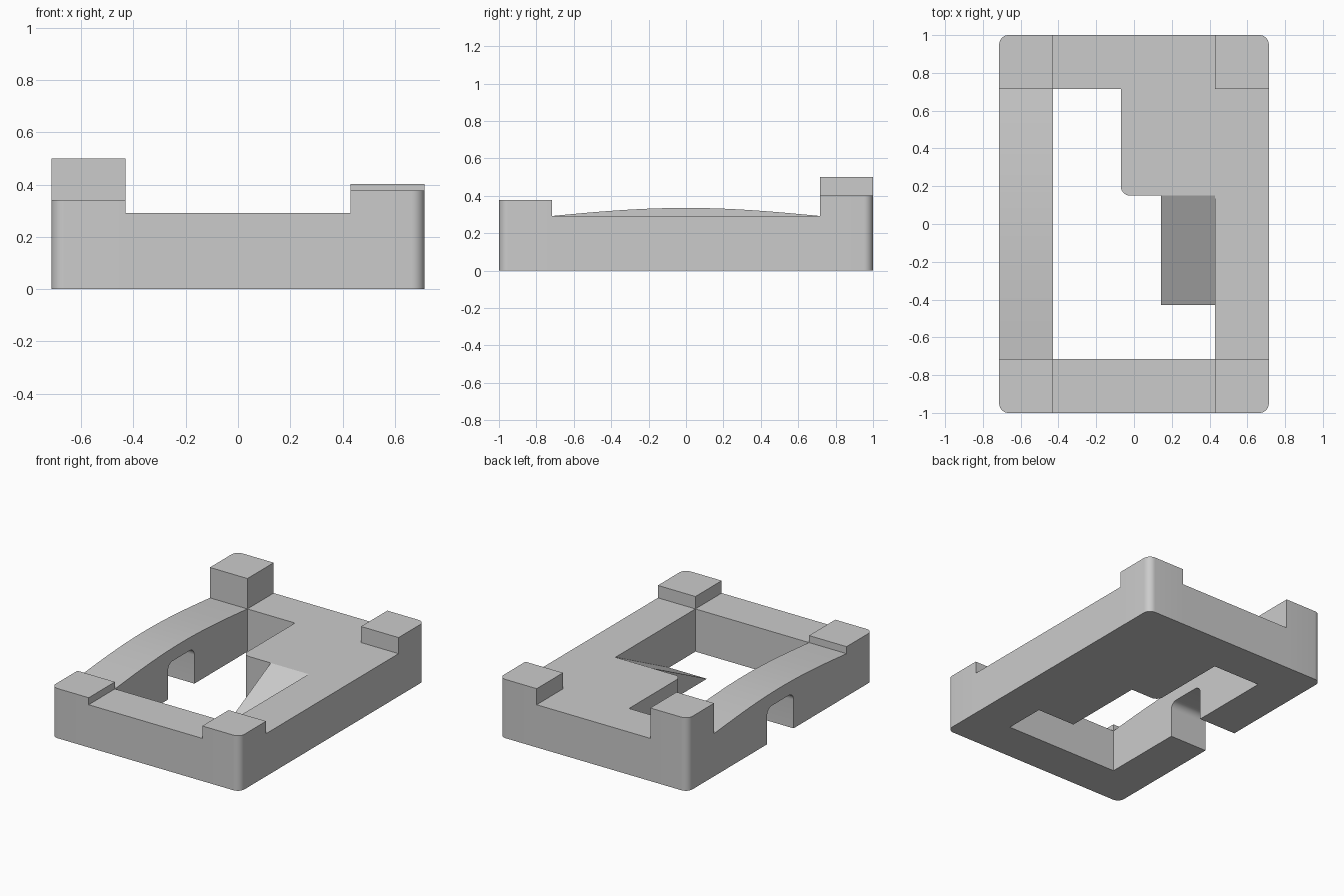
import bpy, bmesh, math
from mathutils import Vector

if "Cube" in bpy.data.objects:
    bpy.data.objects.remove(bpy.data.objects["Cube"])

X, Y = 0.714, 1.0        # outer half sizes
IX, IY = 0.43, 0.716     # inner faces of the rails
H, R = 0.292, 0.05       # rail height, corner radius


def arc(cx, cy, r, a0, a1, n=8):
    angles = [math.radians(a0 + (a1 - a0) * i / n) for i in range(n + 1)]
    return [(cx + r * math.cos(a), cy + r * math.sin(a)) for a in angles]


def prism(name, outline, lo, hi, axis="z"):
    """Extrude a 2D outline: (x, y) along z, or (y, z) along x."""
    place = (lambda a, b, t: (a, b, t)) if axis == "z" else (lambda a, b, t: (t, a, b))
    bm = bmesh.new()
    base = bm.faces.new([bm.verts.new(place(a, b, lo)) for a, b in outline])
    ext = bmesh.ops.extrude_face_region(bm, geom=[base])
    verts = [g for g in ext["geom"] if isinstance(g, bmesh.types.BMVert)]
    bmesh.ops.translate(bm, verts=verts, vec=Vector(place(0, 0, hi - lo)))
    bmesh.ops.recalc_face_normals(bm, faces=bm.faces)
    mesh = bpy.data.meshes.new(name)
    bm.to_mesh(mesh)
    bm.free()
    obj = bpy.data.objects.new(name, mesh)
    bpy.context.collection.objects.link(obj)
    bpy.ops.object.select_all(action="DESELECT")
    obj.select_set(True)
    bpy.context.view_layer.objects.active = obj
    bpy.ops.object.shade_smooth_by_angle(angle=math.radians(30))
    return obj


# Corner posts, each with its outer corner rounded
post = [(IX, IY), (X, IY)] + arc(X - R, Y - R, R, 0, 90) + [(IX, Y)]
for name, sx, sy, top in (("front_left_post", -1, -1, 0.34),
                          ("front_right_post", 1, -1, 0.377),
                          ("back_right_post", 1, 1, 0.402),
                          ("back_left_post", -1, 1, 0.5)):
    prism(name, [(sx * x, sy * y) for x, y in post], 0, top)

# Front rail
prism("front_rail", [(-IX, -Y), (IX, -Y), (IX, -IY), (-IX, -IY)], 0, H)

# Back rail, right rail and the inner deck in one piece
deck = [(-IX, Y), (IX, Y), (IX, IY), (X, IY), (X, -IY), (IX, -IY), (IX, 0.15)]
deck += arc(-0.07 + R, 0.15 + R, R, 270, 180) + [(-0.07, IY), (-IX, IY)]
prism("deck_and_rails", deck, 0, H)

# Ramp from the deck down to the floor
prism("ramp", [(-0.43, 0), (0.15, 0), (0.15, H)], 0.143, IX, "x")

# Left wall: humped top and a tunnel with rounded upper corners
W, T = 0.143, 0.245
wall = [(-IY, 0), (-W, 0)] + arc(-W + R, T - R, R, 180, 90)
wall += arc(W - R, T - R, R, 90, 0) + [(W, 0), (IY, 0)]
steps = 20
for i in range(steps + 1):
    y = IY - 2 * IY * i / steps
    wall.append((y, H + 0.043 * math.cos(math.pi * y / (2 * IY))))
prism("left_wall", wall, -X, -IX, "x")
